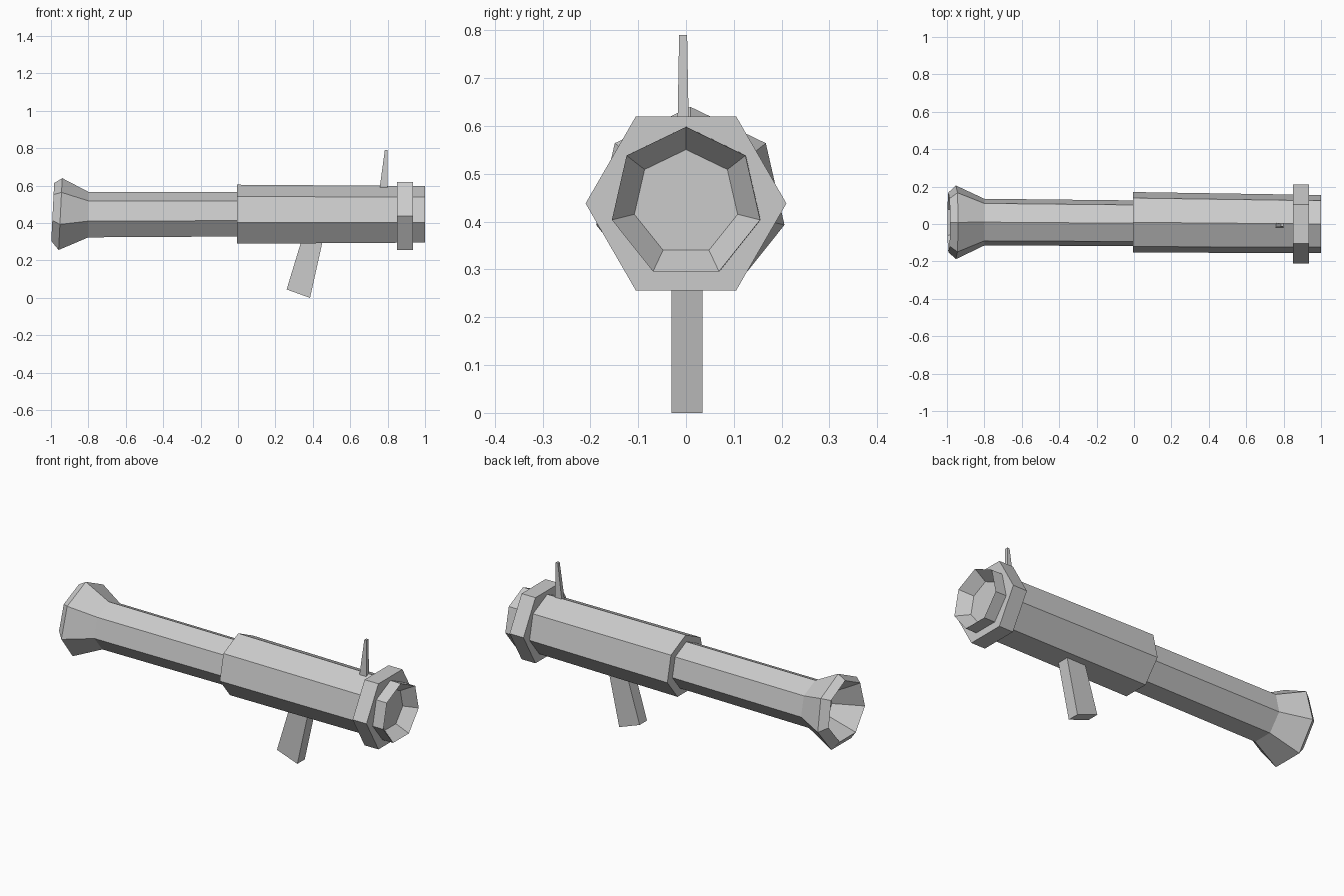
import bpy, bmesh
from math import sin, cos, pi

if "Cube" in bpy.data.objects:
    bpy.data.objects.remove(bpy.data.objects["Cube"])

def finish(name, bm):
    bmesh.ops.recalc_face_normals(bm, faces=bm.faces)
    me = bpy.data.meshes.new(name)
    bm.to_mesh(me)
    bm.free()
    ob = bpy.data.objects.new(name, me)
    bpy.context.collection.objects.link(ob)
    return ob

def loft(name, rings, sides, start=0.0):
    """Rings are (x, y centre, z centre, radius, lean); both ends get capped."""
    bm = bmesh.new()
    loops = []
    for x, y, z, r, lean in rings:
        angles = [start + 2 * pi * i / sides for i in range(sides)]
        loops.append([bm.verts.new((x + lean * r * cos(a), y + r * sin(a), z + r * cos(a)))
                      for a in angles])
    for a, b in zip(loops, loops[1:]):
        for i in range(sides):
            j = (i + 1) % sides
            bm.faces.new((a[i], a[j], b[j], b[i]))
    bm.faces.new(loops[0])
    bm.faces.new(loops[-1])
    return finish(name, bm)

def plate(name, outline, y0, y1):
    """Extrude an (x, z) outline across y."""
    bm = bmesh.new()
    face = bm.faces.new([bm.verts.new((x, y0, z)) for x, z in outline])
    ext = bmesh.ops.extrude_face_region(bm, geom=[face])
    verts = [v for v in ext["geom"] if isinstance(v, bmesh.types.BMVert)]
    bmesh.ops.translate(bm, verts=verts, vec=(0, y1 - y0, 0))
    return finish(name, bm)

# Front barrel with a recessed muzzle
loft("front_barrel", [(-0.005, 0.009, 0.439, 0.166, 0),
                      (1.0, 0.0, 0.439, 0.159, 0),
                      (0.93, 0.0, 0.440, 0.107, 0)], 7)

# Rear tube flaring into a hollow exhaust bell
loft("rear_tube", [(0.02, 0.004, 0.441, 0.125, 0),
                   (-0.80, 0.010, 0.439, 0.128, 0),
                   (-0.95, 0.009, 0.438, 0.202, 0.05),
                   (-0.991, 0.009, 0.451, 0.163, 0.05),
                   (-0.85, 0.009, 0.440, 0.075, 0.03)], 7)

# Hexagonal muzzle collar
loft("muzzle_collar", [(0.85, 0, 0.438, 0.21, 0),
                       (0.935, 0, 0.438, 0.21, 0)], 6, pi / 6)

# Slanted grip
plate("grip", [(0.26, 0.045), (0.385, 0.0), (0.455, 0.315), (0.342, 0.315)], -0.03, 0.035)

# Tapered sight post
sight = plate("sight", [(0.757, 0.585), (0.80, 0.585), (0.798, 0.79), (0.785, 0.79)], -0.018, 0.006)
for v in sight.data.vertices:
    if v.co.z > 0.7:
        v.co.y = -0.006 + (v.co.y + 0.006) * 0.7
